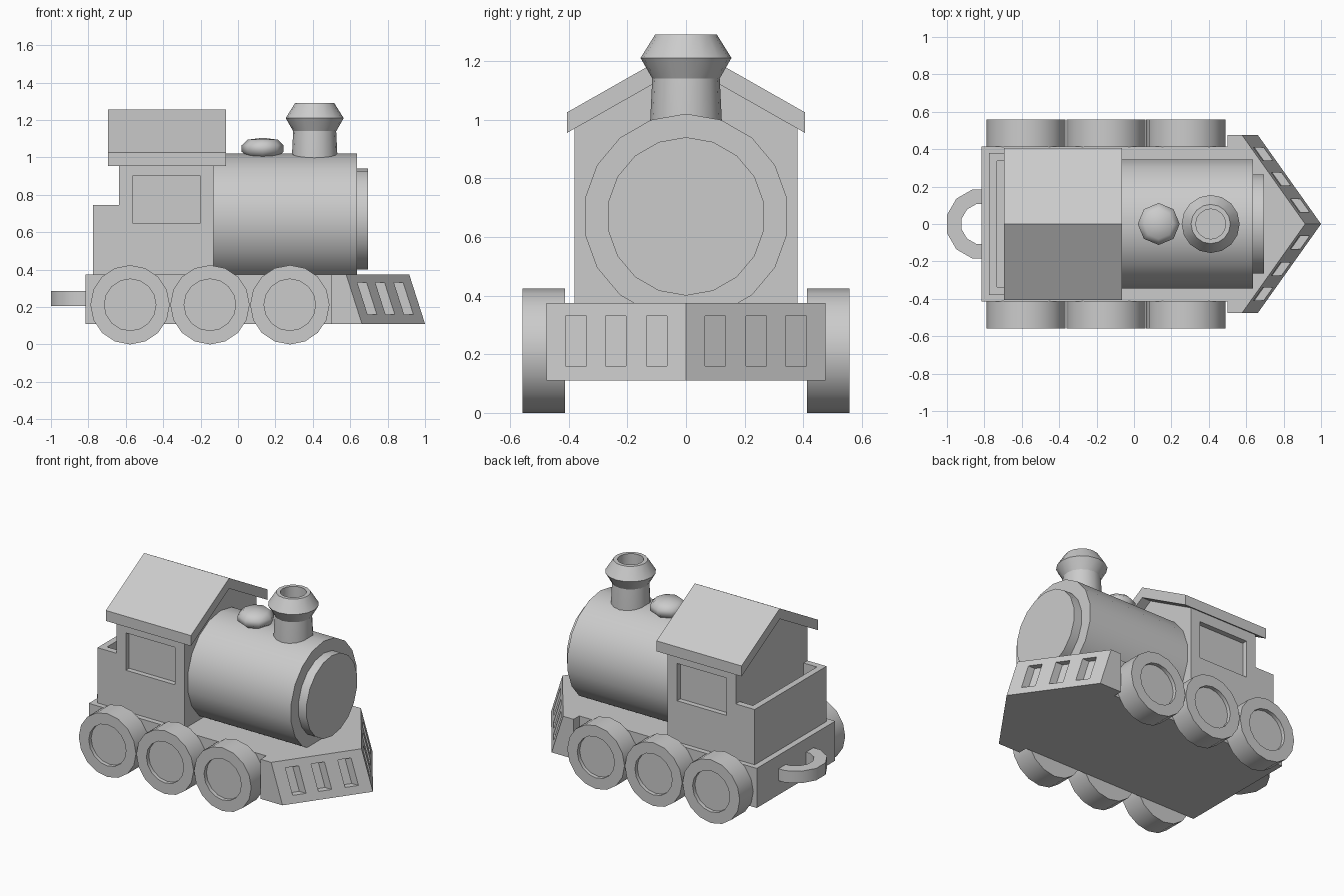
import bpy, bmesh, math

if "Cube" in bpy.data.objects:
    bpy.data.objects.remove(bpy.data.objects["Cube"], do_unlink=True)

GREY = (0.6, 0.6, 0.6, 1)
paint = bpy.data.materials.new("plain_grey")
paint.use_nodes = True
paint.diffuse_color = GREY
paint.node_tree.nodes["Principled BSDF"].inputs["Base Color"].default_value = GREY


def finish(name, bm, smooth=None):
    bmesh.ops.recalc_face_normals(bm, faces=bm.faces)
    mesh = bpy.data.meshes.new(name)
    bm.to_mesh(mesh)
    bm.free()
    mesh.materials.append(paint)
    obj = bpy.data.objects.new(name, mesh)
    bpy.context.collection.objects.link(obj)
    if smooth:
        bpy.ops.object.select_all(action="DESELECT")
        obj.select_set(True)
        bpy.context.view_layer.objects.active = obj
        bpy.ops.object.shade_smooth_by_angle(angle=math.radians(smooth))
    return obj


def add_loft(bm, lower, upper):
    """Closed solid between two matching loops of points."""
    a = [bm.verts.new(p) for p in lower]
    b = [bm.verts.new(p) for p in upper]
    bm.faces.new(a)
    bm.faces.new(b)
    for i in range(len(a)):
        j = (i + 1) % len(a)
        bm.faces.new((a[i], a[j], b[j], b[i]))


def add_box(bm, x, y, z):
    loops = [[(x[0], y[0], h), (x[1], y[0], h), (x[1], y[1], h), (x[0], y[1], h)] for h in z]
    add_loft(bm, *loops)


def box(name, x, y, z):
    bm = bmesh.new()
    add_box(bm, x, y, z)
    return finish(name, bm)


def gable(name, x, outline):
    """Extrude a (y, z) outline along x."""
    bm = bmesh.new()
    add_loft(bm, *[[(px, y, z) for y, z in outline] for px in x])
    return finish(name, bm)


def lathe(name, profile, sides, place, turn=(0, 0, 0), smooth=30):
    """Revolve (radius, height) points round local z; radius 0 makes a pole."""
    bm = bmesh.new()
    rings = []
    for r, h in profile:
        if r == 0:
            rings.append([bm.verts.new((0, 0, h))] * sides)
        else:
            rings.append([bm.verts.new((r * math.cos(math.tau * i / sides),
                                        r * math.sin(math.tau * i / sides), h))
                          for i in range(sides)])
    for a, b in zip(rings, rings[1:]):
        for i in range(sides):
            j = (i + 1) % sides
            bm.faces.new(list(dict.fromkeys((a[i], a[j], b[j], b[i]))))
    obj = finish(name, bm, smooth)
    obj.location = place
    obj.rotation_euler = turn
    return obj


def carve(obj, cutter):
    mod = obj.modifiers.new("carve", "BOOLEAN")
    mod.operation = "DIFFERENCE"
    mod.solver = "EXACT"
    mod.object = cutter
    bpy.ops.object.select_all(action="DESELECT")
    obj.select_set(True)
    bpy.context.view_layer.objects.active = obj
    bpy.ops.object.modifier_apply(modifier=mod.name)
    bpy.data.objects.remove(cutter, do_unlink=True)


# Chassis
FLOOR, DECK = 0.11, 0.375
box("chassis", (-0.815, 0.5), (-0.415, 0.415), (FLOOR, DECK))


# Wedge-shaped front guard with slanted slots
def guard_x(y, z):
    return 1.0 - 0.71 * abs(y) - 0.32 * (z - FLOOR)


W = 0.475
bm = bmesh.new()
add_loft(bm, *[[(0.5, -W, z), (guard_x(W, z), -W, z), (guard_x(0, z), 0, z),
                (guard_x(W, z), W, z), (0.5, W, z)] for z in (FLOOR, DECK)])
guard = finish("front_guard", bm)
bm = bmesh.new()
for side in (-1, 1):
    for mid in (0.1, 0.24, 0.375):
        ys = (side * (mid - 0.035), side * (mid + 0.035))
        add_loft(bm, *[[(guard_x(y, z) + d, y, z)
                        for y, d in ((ys[0], -0.05), (ys[1], -0.05), (ys[1], 0.05), (ys[0], 0.05))]
                       for z in (0.16, 0.33)])
carve(guard, finish("slot_cutter", bm))

# Wheels with recessed hubs
for side, label in ((-1, "right"), (1, "left")):
    for x, spot in ((-0.577, "rear"), (-0.15, "middle"), (0.277, "front")):
        lathe(f"{spot}_{label}_wheel",
              [(0, 0), (0.212, 0), (0.212, 0.145), (0.138, 0.145), (0.138, 0.12), (0, 0.12)],
              16, (x, side * 0.413, 0.212), (-side * math.pi / 2, 0, 0))

# Boiler and its front door
lathe("boiler", [(0, -0.15), (0.35, -0.15), (0.35, 0.635), (0, 0.635)],
      18, (0, 0, 0.67), (0, math.pi / 2, 0))
lathe("boiler_door", [(0, 0.6), (0.27, 0.6), (0.27, 0.695), (0, 0.695)],
      18, (0, 0, 0.67), (0, math.pi / 2, 0))

# Chimney with a flared, hollow top
lathe("chimney", [(0, 0.93), (0.122, 0.93), (0.122, 1.0), (0.115, 1.14), (0.155, 1.21),
                  (0.105, 1.29), (0.08, 1.29), (0.08, 1.17), (0, 1.17)],
      16, (0.41, 0, 0))

# Steam dome
lathe("steam_dome", [(0, 0.99), (0.075, 1.0), (0.112, 1.03), (0.112, 1.065), (0.08, 1.095), (0, 1.105)],
      8, (0.132, 0, 0), smooth=70)

# Cab with recessed side windows
cab = gable("cab", (-0.635, -0.13),
            [(-0.38, DECK), (0.38, DECK), (0.38, 0.98), (0, 1.2), (-0.38, 0.98)])
bm = bmesh.new()
for side in (-1, 1):
    add_box(bm, (-0.565, -0.2), (side * 0.345, side * 0.45), (0.65, 0.9))
carve(cab, finish("window_cutter", bm))

# Roof
gable("roof", (-0.695, -0.065),
      [(-0.405, 0.955), (0, 1.185), (0.405, 0.955), (0.405, 1.025), (0, 1.255), (-0.405, 1.025)])

# Open fuel bunker behind the cab
bunker = box("fuel_bunker", (-0.775, -0.635), (-0.38, 0.38), (DECK, 0.745))
carve(bunker, box("bunker_cutter", (-0.733, -0.6), (-0.338, 0.338), (0.5, 0.9)))

# Rear coupling ring, half sunk into the chassis
ring = lathe("coupling_ring", [(0.11, 0.205), (0.191, 0.205), (0.191, 0.285), (0.11, 0.285), (0.11, 0.205)],
             12, (-0.815, 0, 0), (0, 0, math.pi / 12), smooth=35)
